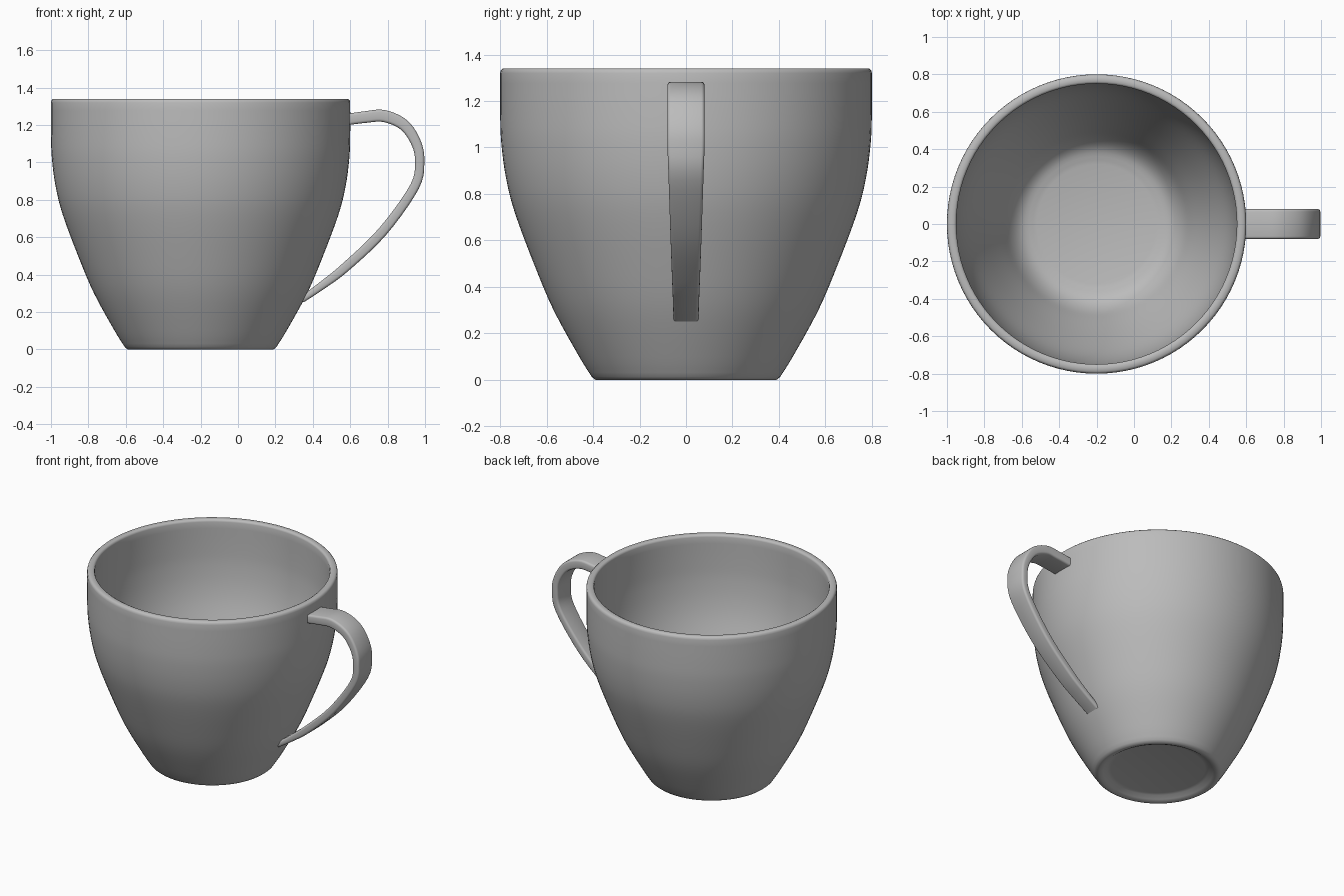
import bpy, bmesh, math
from mathutils import Vector

if "Cube" in bpy.data.objects:
    bpy.data.objects.remove(bpy.data.objects["Cube"])

mat = bpy.data.materials.new("grey ceramic")
mat.diffuse_color = (0.5, 0.5, 0.5, 1)
mat.use_nodes = True
mat.node_tree.nodes["Principled BSDF"].inputs["Base Color"].default_value = mat.diffuse_color


def spline(pts, n):
    """Catmull-Rom through points of any dimension."""
    p = [Vector(q) for q in pts]
    p = [2 * p[0] - p[1]] + p + [2 * p[-1] - p[-2]]
    out = []
    for i in range(1, len(p) - 2):
        a, b, c, d = p[i - 1:i + 3]
        for k in range(n):
            t = k / n
            out.append(0.5 * (2 * b + (c - a) * t + (2 * a - 5 * b + 4 * c - d) * t * t
                              + (3 * b - a - 3 * c + d) * t ** 3))
    return out + [p[-2]]


def finish(name, bm, angle):
    bmesh.ops.recalc_face_normals(bm, faces=bm.faces)
    me = bpy.data.meshes.new(name)
    bm.to_mesh(me)
    bm.free()
    me.materials.append(mat)
    ob = bpy.data.objects.new(name, me)
    bpy.context.collection.objects.link(ob)
    bpy.context.view_layer.objects.active = ob
    ob.select_set(True)
    bpy.ops.object.shade_smooth_by_angle(angle=math.radians(angle))
    ob.select_set(False)


def bridge(bm, a, b):
    n = len(a)
    for i in range(n):
        bm.faces.new((a[i], a[(i + 1) % n], b[(i + 1) % n], b[i]))


# cup body: recessed base, outer wall, rounded rim, inner wall, floor
outer = spline([(0.405, 0.012), (0.46, 0.10), (0.57, 0.30), (0.655, 0.50), (0.737, 0.72),
                (0.775, 0.87), (0.795, 1.02), (0.80, 1.15), (0.80, 1.32)], 4)
inner = spline([(0.75, 1.325), (0.75, 1.15), (0.745, 1.02), (0.725, 0.87), (0.685, 0.72),
                (0.60, 0.50), (0.515, 0.30), (0.46, 0.18), (0.40, 0.115), (0.32, 0.09)], 4)
base = [(0.30, 0.03), (0.325, 0.025), (0.35, 0.008), (0.37, 0.0), (0.39, 0.0)]
rim = [(0.797, 1.332), (0.788, 1.34), (0.762, 1.34), (0.753, 1.335)]
bm = bmesh.new()
N = 96
rings = []
for r, z in base + [tuple(v) for v in outer] + rim + [tuple(v) for v in inner]:
    rings.append([bm.verts.new((-0.2 + r * math.cos(2 * math.pi * i / N),
                                r * math.sin(2 * math.pi * i / N), z)) for i in range(N)])
for a, b in zip(rings, rings[1:]):
    bridge(bm, a, b)
bm.faces.new(rings[0])
bm.faces.new(rings[-1])
finish("cup_body", bm, 50)

# handle: rounded strap swept along a curve, (x, z, half width, half thickness)
path = spline([(0.575, 1.228, 0.08, 0.03), (0.68, 1.242, 0.08, 0.031), (0.78, 1.248, 0.08, 0.032),
               (0.885, 1.202, 0.08, 0.03), (0.95, 1.11, 0.08, 0.027), (0.971, 1.01, 0.08, 0.025),
               (0.944, 0.87, 0.075, 0.025), (0.773, 0.63, 0.067, 0.026),
               (0.572, 0.437, 0.06, 0.025), (0.44, 0.335, 0.056, 0.021),
               (0.34, 0.265, 0.054, 0.017)], 5)
bm = bmesh.new()
rings = []
for i, (x, z, w, t) in enumerate(path):
    p, q = path[max(i - 1, 0)], path[min(i + 1, len(path) - 1)]
    d = Vector((q[0] - p[0], q[1] - p[1])).normalized()
    rad = 0.014
    ring = []
    for k, (sy, sn) in enumerate([(1, 1), (-1, 1), (-1, -1), (1, -1)]):
        for j in range(4):
            a = math.pi / 2 * (k + j / 3)
            y = sy * (w - rad) + rad * math.cos(a)
            n = sn * (t - rad) + rad * math.sin(a)
            ring.append(bm.verts.new((x - d.y * n, y, z + d.x * n)))
    rings.append(ring)
for a, b in zip(rings, rings[1:]):
    bridge(bm, a, b)
bm.faces.new(rings[0])
bm.faces.new(rings[-1])
finish("handle", bm, 50)
